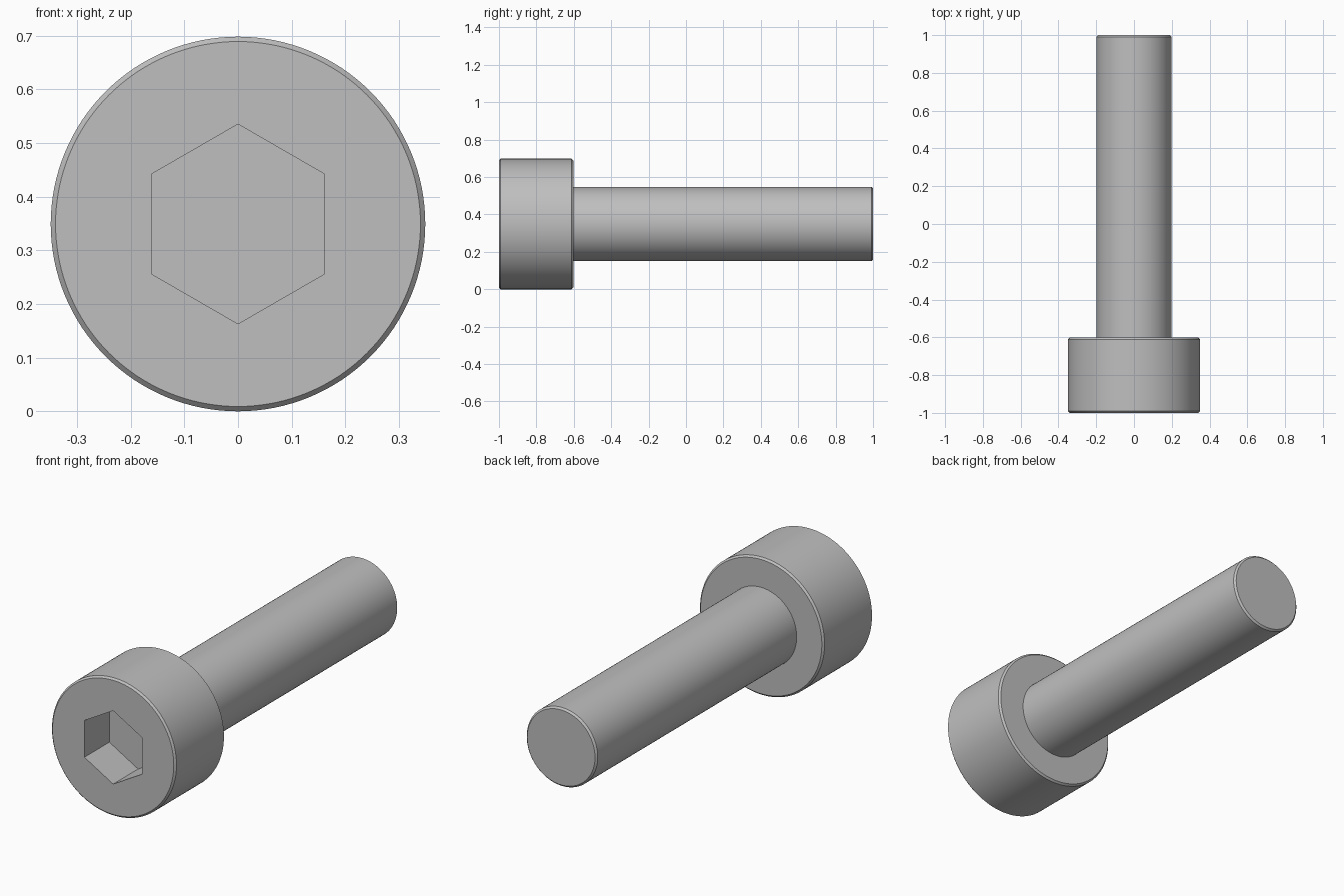
import bpy, bmesh
from math import pi, radians
from mathutils import Matrix

if "Cube" in bpy.data.objects:
    bpy.data.objects.remove(bpy.data.objects["Cube"])

AXIS_Z = 0.349      # height of the screw's axis
HEAD_R = 0.349
SHAFT_R = 0.199
HEAD_FRONT, HEAD_BACK, TIP = -1.0, -0.602, 1.0
SOCKET_R, SOCKET_DEPTH = 0.186, 0.2
CHAMFER = 0.009

steel = bpy.data.materials.new("grey steel")
steel.use_nodes = True
colour = (0.52, 0.52, 0.52, 1)
steel.diffuse_color = colour
steel.node_tree.nodes["Principled BSDF"].inputs["Base Color"].default_value = colour


def rod(name, radius, y0, y1, sides=128, chamfer_ends=()):
    """Prism along y, with its rim chamfered at the given end positions."""
    bm = bmesh.new()
    place = Matrix.Translation((0, (y0 + y1) / 2, AXIS_Z)) @ Matrix.Rotation(pi / 2, 4, "X")
    bmesh.ops.create_cone(bm, cap_ends=True, segments=sides, radius1=radius,
                          radius2=radius, depth=y1 - y0, matrix=place)
    rims = [e for e in bm.edges
            if any(all(abs(v.co.y - y) < 1e-4 for v in e.verts) for y in chamfer_ends)]
    if rims:
        bmesh.ops.bevel(bm, geom=rims, offset=CHAMFER, segments=1, affect="EDGES")
    bmesh.ops.recalc_face_normals(bm, faces=bm.faces)
    mesh = bpy.data.meshes.new(name)
    bm.to_mesh(mesh)
    bm.free()
    mesh.materials.append(steel)
    obj = bpy.data.objects.new(name, mesh)
    bpy.context.collection.objects.link(obj)
    return obj


def activate(obj):
    bpy.ops.object.select_all(action="DESELECT")
    obj.select_set(True)
    bpy.context.view_layer.objects.active = obj


# Head and shaft
head = rod("head", HEAD_R, HEAD_FRONT, HEAD_BACK, chamfer_ends=(HEAD_FRONT, HEAD_BACK))
shaft = rod("shaft", SHAFT_R, HEAD_BACK - 0.05, TIP, chamfer_ends=(TIP,))

# Hexagonal socket cut into the head
cutter = rod("socket_cutter", SOCKET_R, HEAD_FRONT - 0.1, HEAD_FRONT + SOCKET_DEPTH, sides=6)
cutter.hide_render = True
cut = head.modifiers.new("socket", "BOOLEAN")
cut.operation = "DIFFERENCE"
cut.solver = "EXACT"
cut.object = cutter
activate(head)
bpy.ops.object.modifier_apply(modifier=cut.name)
bpy.data.objects.remove(cutter)

# Smooth sides, sharp chamfers and socket
for part in (head, shaft):
    activate(part)
    bpy.ops.object.shade_smooth_by_angle(angle=radians(30))
